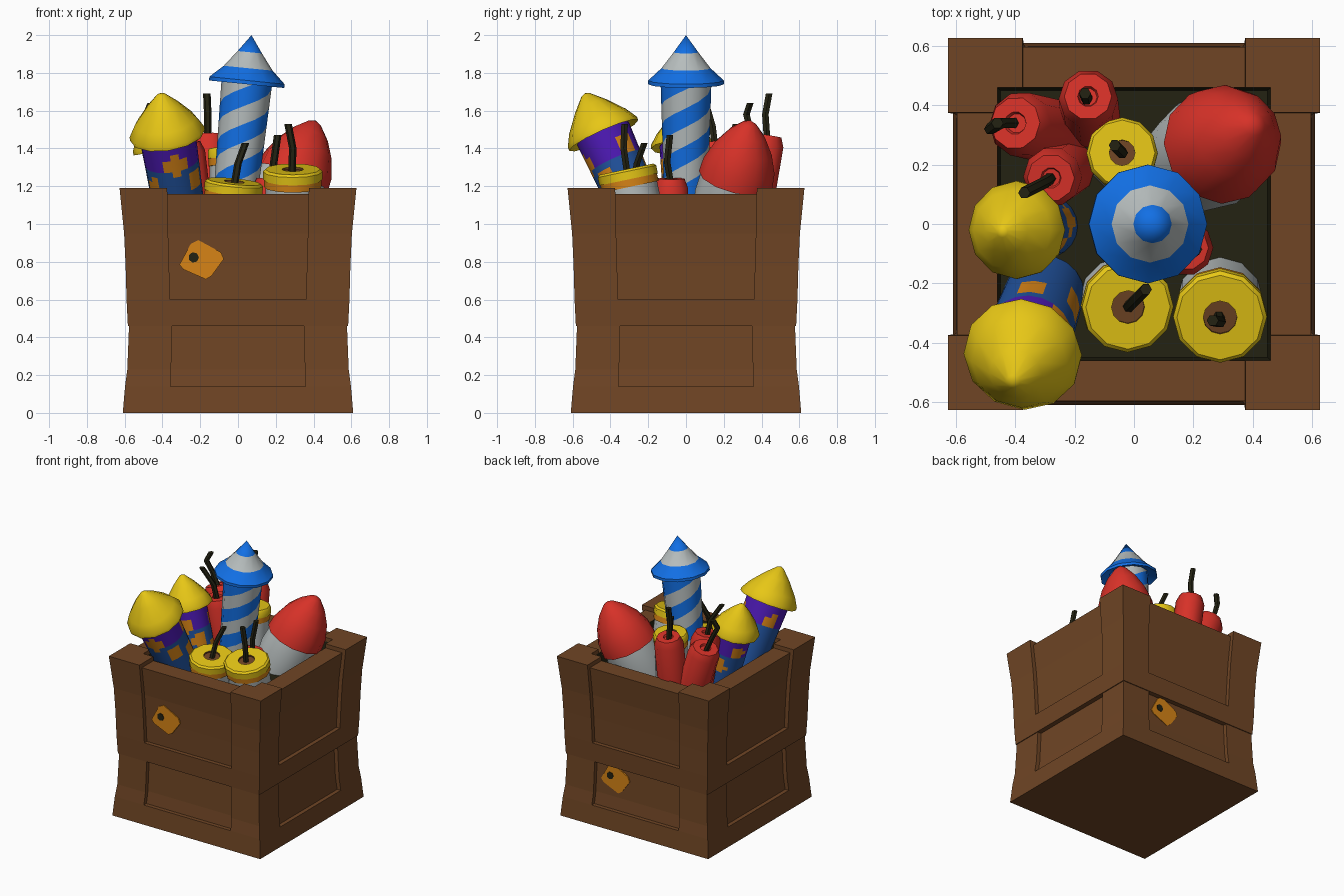
import bpy, bmesh, math
from mathutils import Vector

if "Cube" in bpy.data.objects:
    bpy.data.objects.remove(bpy.data.objects["Cube"])

# ---- colours
PALETTE = [("brown_wood", (.160, .060, .018)), ("near_black", (.017, .016, .006)),
           ("yellow", (.80, .57, .008)), ("orange", (.68, .23, .008)),
           ("red", (.68, .031, .021)), ("bright_blue", (.006, .16, .78)),
           ("dark_blue", (.015, .085, .34)), ("purple", (.075, .01, .46)),
           ("light_grey", (.47, .51, .51))]
MATS = []
for nm, c in PALETTE:
    m = bpy.data.materials.new(nm)
    m.diffuse_color = (*c, 1)
    m.use_nodes = True
    m.node_tree.nodes["Principled BSDF"].inputs["Base Color"].default_value = m.diffuse_color
    MATS.append(m)
BROWN, BLACK, YELLOW, ORANGE, RED, BLUE, NAVY, PURPLE, GREY = range(9)


def build(name, polys, smooth=True):
    """Make one object from (points, material) polygons, welded together."""
    bm = bmesh.new()
    for pts, mat in polys:
        f = bm.faces.new([bm.verts.new(p) for p in pts])
        f.material_index = mat
    bmesh.ops.remove_doubles(bm, verts=bm.verts, dist=1e-5)
    bmesh.ops.recalc_face_normals(bm, faces=bm.faces)
    me = bpy.data.meshes.new(name)
    bm.to_mesh(me)
    bm.free()
    for m in MATS:
        me.materials.append(m)
    if smooth:
        me.polygons.foreach_set("use_smooth", [True] * len(me.polygons))
        me.set_sharp_from_angle(angle=math.radians(40))
    ob = bpy.data.objects.new(name, me)
    bpy.context.collection.objects.link(ob)
    return ob


def loft(name, rings, mat, smooth=True):
    """Bridge rings of points; mat is an index or a rule (ring, side)."""
    rule = mat if callable(mat) else (lambda j, i: mat)
    n = len(rings[0])
    polys = [(rings[0], rule(0, 0)), (rings[-1], rule(len(rings) - 2, 0))]
    for j in range(len(rings) - 1):
        a, b = rings[j], rings[j + 1]
        for i in range(n):
            k = (i + 1) % n
            polys.append(([a[i], a[k], b[k], b[i]], rule(j, i)))
    return build(name, polys, smooth)


def place(ob, base, d):
    ob.location = base
    ob.rotation_mode = 'QUATERNION'
    ob.rotation_quaternion = Vector((0, 0, 1)).rotation_difference(Vector(d))
    return ob


def circle(r, z, n):
    return [(r * math.cos(2 * math.pi * i / n), r * math.sin(2 * math.pi * i / n), z) for i in range(n)]


def lathe(name, prof, mat, base, d, n=12):
    """Turn a (radius, height) profile about the direction d."""
    rule = (lambda j, i: mat[j]) if isinstance(mat, list) else mat
    return place(loft(name, [circle(r, z, n) for r, z in prof], rule), base, d)


def fuse(name, path, r=.02):
    rings = [[(x + a, y + b, z) for a, b, _ in circle(r, 0, 6)] for x, y, z in path]
    loft(name, rings, BLACK)


def square(h, z):
    return [(-h, -h, z), (h, -h, z), (h, h, z), (-h, h, z)]


# ---- crate: outer outline as (half width, height)
UPPER = [(.583, .46), (.59, .6), (.595, .78), (.603, .95), (.627, 1.19)]
LOWER = [(.61, 0), (.598, .14), (.586, .23), (.577, .46)]
FLOOR = 1.03
shell = [(h - .03, z) for h, z in LOWER + UPPER[1:-1]] + [(.597, 1.16), (.46, 1.16), (.45, FLOOR)]
last = len(shell) - 2
loft("crate_panels", [square(h, max(z, .005)) for h, z in shell],
     lambda j, i: BLACK if j == last else BROWN, False)
loft("crate_bottom_rail", [square(h, z) for h, z in LOWER[:2]], BROWN, False)
loft("crate_middle_rail", [square(h, z) for h, z in UPPER[:2]], BROWN, False)


def post(name, outline, inner0, inner1, sx, sy):
    """L-shaped corner post following the crate outline."""
    rings = []
    for j, (h, z) in enumerate(outline):
        a = inner0 + (inner1 - inner0) * j / (len(outline) - 1)
        rings.append([(sx * x, sy * y, z) for x, y in
                      ((a, h), (h, h), (h, a), (.46, a), (.46, .46), (a, .46))])
    loft(name, rings, BROWN, False)


for sx in (-1, 1):
    for sy in (-1, 1):
        tag = ("left" if sx < 0 else "right") + ("_front" if sy < 0 else "_back")
        post("upper_post_" + tag, UPPER, .355, .375, sx, sy)
        post("lower_post_" + tag, LOWER, .362, .35, sx, sy)

# ---- hanging labels on front and back
LABEL = [(-.12, -.03), (-.06, .08), (-.02, .1), (.1, .035), (.115, 0), (.05, -.09), (.02, -.108), (-.1, -.055)]
for name, s, z0, y0 in (("front", 1, .815, -.565), ("back", -1, .37, .546)):
    cx = -.19
    loft(name + "_label", [[(s * (cx + x), y0 - s * t, z0 + z) for x, z in LABEL] for t in (0, .012)], ORANGE, False)
    loft(name + "_label_hole", [[(s * (cx - .045 + x), y0 - s * t, z0 + .008 + z) for x, z, _ in circle(.028, 0, 7)]
                                for t in (.01, .015)], BLACK, False)

# ---- striped rocket: two-start spiral body and ringed cap
D, BASE, L = (.1, 0, 1), (.048, 0, 1.765), .74
N, STEP = 12, .1


def spiral(i, j):
    z = min(max(j * STEP + i / N * 4 * STEP, 0), L)
    r = .112 + .023 * z / L
    t = 2 * math.pi * (i % N) / N
    return (r * math.cos(t), r * math.sin(t), z - L)


polys = []
for j in range(-5, 9):
    for i in range(N):
        q = [spiral(i, j), spiral(i + 1, j), spiral(i + 1, j + 1), spiral(i, j + 1)]
        if max(p[2] for p in q) - min(p[2] for p in q) > 1e-4:
            polys.append((q, BLUE if j % 2 else GREY))
place(build("striped_rocket_body", polys), BASE, D)
lathe("striped_rocket_cap", [(0, .01), (.13, .01), (.2, -.025), (.2, -.005), (.13, .06), (.065, .145), (0, .236)],
      [BLUE, BLUE, BLUE, BLUE, GREY, BLUE], BASE, D)

# ---- two yellow-capped rockets with blotched bodies
BLOBS = [(4.9, -.13, .055), (3.9, -.26, .05), (5.6, -.24, .06), (.6, -.12, .05), (1.6, -.25, .055),
         (2.6, -.12, .05), (.3, -.33, .06), (4.7, -.36, .05)]


def yellow_rocket(name, base, d, cap_r, cap_h, body_r):
    n, rows = 20, 16
    length = (base[2] - FLOOR) * Vector(d).length + .03

    def rule(j, i):
        s, t = -(j + .5) / rows * length, 2 * math.pi * (i + .5) / n
        for bt, bs, br in BLOBS:
            dt = (t - bt + math.pi) % (2 * math.pi) - math.pi
            if math.hypot(dt * body_r, s - bs) < br:
                return ORANGE
        return PURPLE if s > -.17 else NAVY
    lathe(name + "_body", [(body_r * (1 - .12 * j / rows), -length * j / rows) for j in range(rows + 1)],
          rule, base, d, n)
    k = cap_r
    lathe(name + "_cap", [(0, .02), (body_r, .02), (k, -.012), (k, .008), (k * .82, cap_h * .3),
                          (k * .45, cap_h * .68), (k * .12, cap_h * .96), (0, cap_h)], [YELLOW] * 7, base, d)


yellow_rocket("front_yellow_rocket", (-.375, -.44, 1.48), (-.16, -.45, 1), .2, .235, .15)
yellow_rocket("side_yellow_rocket", (-.395, -.02, 1.415), (-.25, -.03, 1), .165, .21, .12)

# ---- big red-nosed rocket
RD, RB = (.4, .25, 1), (.29, .265, 1.245)
lathe("red_rocket_body", [(.175, -.26), (.195, -.12), (.185, .01)], [GREY] * 2, RB, RD)
lathe("red_rocket_nose", [(0, .005), (.185, .005), (.2, -.01), (.193, .07), (.155, .17), (.1, .255), (.04, .315), (0, .335)],
      [RED] * 7, RB, RD)


# ---- yellow-topped canisters
def canister(name, top, d, r, path):
    low = -(top[2] - FLOOR) * Vector(d).length - .03
    lathe(name, [(r * .92, low), (r * .92, -.095), (r * .97, -.095), (r * .97, -.055), (r, -.055),
                 (r, -.012), (r * .92, 0), (r * .36, 0), (r * .36, -.012), (0, -.012)],
          [GREY, ORANGE, ORANGE, YELLOW, YELLOW, YELLOW, YELLOW, BROWN, BROWN], top, d)
    fuse(name + "_fuse", path)


canister("left_canister", (-.02, -.28, 1.225), (.1, -.12, 1), .155,
         [(-.02, -.28, 1.2), (0, -.26, 1.32), (.04, -.22, 1.43)])
canister("right_canister", (.29, -.315, 1.29), (0, -.21, 1), .158,
         [(.285, -.31, 1.26), (.29, -.33, 1.4), (.265, -.325, 1.53)])
canister("back_canister", (-.04, .24, 1.4), (0, .06, 1), .12,
         [(-.04, .24, 1.37), (-.04, .24, 1.45), (-.065, .265, 1.53)])


# ---- red firecracker sticks
def stick(name, top, d, r, path):
    low = -(top[2] - FLOOR) * Vector(d).length - .03
    lathe(name, [(r, low), (r, -.05), (r * .8, 0), (r * .35, 0), (r * .3, -.015), (0, -.015)],
          [RED] * 5, top, d, 10)
    fuse(name + "_fuse", path)


stick("left_stick", (-.4, .34, 1.42), (-.35, .08, 1), .11,
      [(-.4, .34, 1.39), (-.45, .34, 1.5), (-.485, .32, 1.58), (-.46, .34, 1.64)])
stick("back_stick", (-.155, .43, 1.47), (-.02, .17, 1), .1,
      [(-.16, .43, 1.44), (-.16, .42, 1.58), (-.165, .44, 1.69)])
stick("inner_stick", (-.28, .155, 1.43), (-.12, -.08, 1), .1,
      [(-.28, .155, 1.4), (-.3, .14, 1.52), (-.37, .105, 1.64)])
stick("right_stick", (.175, -.08, 1.24), (.05, 0, 1), .095,
      [(.175, -.08, 1.21), (.19, -.1, 1.33), (.21, -.085, 1.47)])
